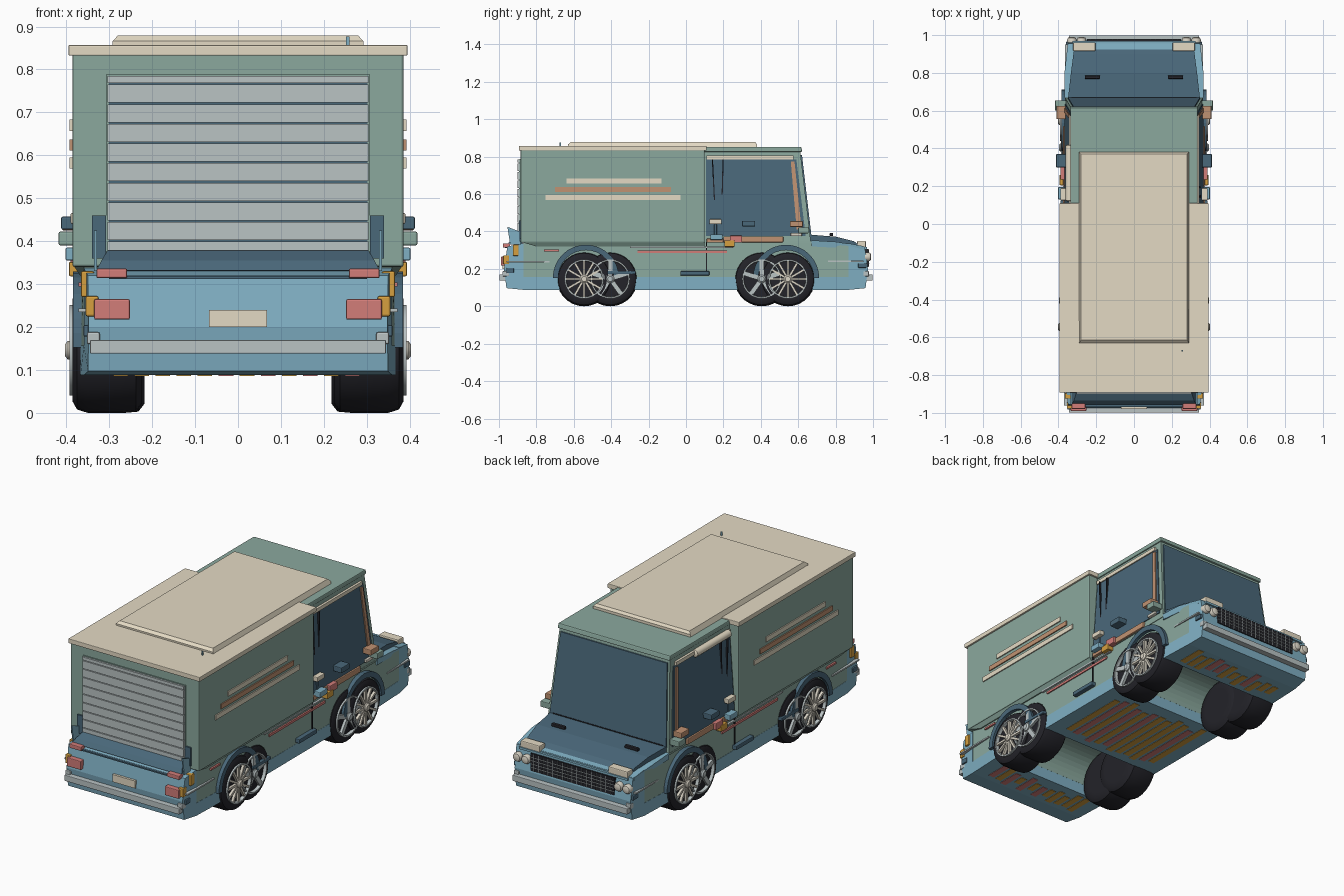
import bpy, bmesh, math, random
from mathutils import Matrix, Vector

if "Cube" in bpy.data.objects:
    bpy.data.objects.remove(bpy.data.objects["Cube"])


def material(name, hexa):
    rgb = [int(hexa[i:i + 2], 16) / 255 for i in (0, 2, 4)]
    col = [c / 12.92 if c < 0.04 else ((c + 0.055) / 1.055) ** 2.4 for c in rgb] + [1]
    m = bpy.data.materials.new(name)
    m.use_nodes = True
    m.diffuse_color = col
    m.node_tree.nodes["Principled BSDF"].inputs["Base Color"].default_value = col
    return m


GREEN = material("sage green", "8BA99E")
TAN = material("tan", "E4DAC4")
BLUE = material("light blue", "80B0C4")
NAVY = material("slate blue", "4A687A")
GREY = material("metal grey", "BAC3C4")
RED = material("faded red", "D27D79")
YELLOW = material("amber", "D6A040")
COPPER = material("copper", "C09272")
BLACK = material("tyre black", "232329")
CREAM = material("cream", "D8D2C4")


def finish(name, bm, mat, bevel=0.0, smooth=False):
    bmesh.ops.recalc_face_normals(bm, faces=bm.faces)
    me = bpy.data.meshes.new(name)
    bm.to_mesh(me)
    bm.free()
    ob = bpy.data.objects.new(name, me)
    bpy.context.collection.objects.link(ob)
    me.materials.append(mat)
    if bevel:
        mod = ob.modifiers.new("edge", "BEVEL")
        mod.width, mod.segments = bevel, 2
    if smooth:
        bpy.context.view_layer.objects.active = ob
        ob.select_set(True)
        bpy.ops.object.shade_smooth_by_angle(angle=math.radians(40))
        ob.select_set(False)


def box(name, x, y, z, mat, bevel=0.0, rot=None):
    """Box from (min, max) ranges, optionally turned by (angle, axis)."""
    bm = bmesh.new()
    bmesh.ops.create_cube(bm, size=1)
    size = Vector((x[1] - x[0], y[1] - y[0], z[1] - z[0]))
    mid = Vector((x[0] + x[1], y[0] + y[1], z[0] + z[1])) / 2
    m = Matrix.Translation(mid) @ (Matrix.Rotation(rot[0], 4, rot[1]) if rot else Matrix())
    bm.transform(m @ Matrix.Diagonal((*size, 1)))
    finish(name, bm, mat, bevel)


def pair(name, x, y, z, mat, bevel=0.0, rot=None):
    box("left_" + name, x, y, z, mat, bevel, rot)
    box("right_" + name, (-x[1], -x[0]), y, z, mat, bevel, rot)


def prism(name, pts, half, mat, x0=None, bevel=0.0):
    """Side profile (y, z) extruded across x; half may be a function of (y, z)."""
    f = half if callable(half) else (lambda y, z: half)
    bm = bmesh.new()
    a = [bm.verts.new((f(y, z), y, z)) for y, z in pts]
    b = [bm.verts.new((-f(y, z) if x0 is None else x0, y, z)) for y, z in pts]
    bm.faces.new(a)
    bm.faces.new(b[::-1])
    for i in range(len(pts)):
        j = (i + 1) % len(pts)
        bm.faces.new((a[i], b[i], b[j], a[j]))
    finish(name, bm, mat, bevel)


def lathe(name, pts, mid, mat, axis="X", flip=1, n=28):
    """Spin (offset, radius) points round the x or y axis."""
    bm = bmesh.new()
    rings = []
    for off, r in pts:
        ring = []
        for k in range(n):
            t = 2 * math.pi * k / n
            u, v = r * math.cos(t), r * math.sin(t)
            p = (off * flip, u, v) if axis == "X" else (u, off * flip, v)
            ring.append(bm.verts.new(Vector(p) + Vector(mid)))
        rings.append(ring)
    for a, b in zip(rings, rings[1:]):
        for k in range(n):
            bm.faces.new((a[k], a[(k + 1) % n], b[(k + 1) % n], b[k]))
    bm.faces.new(rings[0])
    bm.faces.new(rings[-1])
    finish(name, bm, mat, smooth=True)


FLOOR, SILL = 0.088, 0.157


def opening(yc, r=0.141, gap=0.07):
    """Outline round two overlapping wheels, starting and ending at the sill."""
    low = math.asin((SILL - 0.146) / r)
    top = math.acos(gap / r)
    first = [math.pi - low + (top - math.pi + low) * i / 12 for i in range(13)]
    pts = [(-gap + r * math.cos(t), 0.146 + r * math.sin(t)) for t in first]
    return [(yc + y, z) for y, z in pts + [(-y, z) for y, z in pts[-2::-1]]]


# Lower body: green centre, light blue sills, nose and tail
def body_half(y, z):
    return 0.366 - max(0, abs(y) - 0.8) * 0.11


prism("lower_body", [(-0.87, SILL), *opening(-0.475), *opening(0.475), (0.87, SILL),
                     (0.87, 0.33), (0.66, 0.35), (-0.87, 0.35)], body_half, GREEN)
prism("middle_sill", [(-0.276, FLOOR), (0.276, FLOOR), (0.264, SILL), (-0.264, SILL)], 0.367, BLUE)
for e, end in ((1, "nose"), (-1, "tail")):
    prism(end + "_block", [(e * y, z) for y, z in (
        (0.674, FLOOR), (0.87, FLOOR), (0.96, 0.097), (0.973, 0.2), (0.955, 0.32), (0.87, 0.337),
        (0.87, SILL), (0.686, SILL))], lambda y, z: body_half(y, z) + 0.001, BLUE)
prism("fender_top", [(0.67, 0.32), (0.67, 0.353), (0.8, 0.345), (0.95, 0.322), (0.95, 0.305)],
      lambda y, z: body_half(y, z) + 0.002, BLUE)

# Cargo box, roof and raised roof panel
box("cargo_box", (-0.386, 0.386), (-0.885, 0.1), (0.34, 0.84), GREEN, 0.006)
prism("box_skirt", [(-0.885, 0.345), (-0.8, 0.32), (0.1, 0.32), (0.1, 0.345)],
      lambda y, z: 0.384 if z > 0.33 else 0.368, GREEN)
box("cargo_roof", (-0.395, 0.395), (-0.893, 0.11), (0.832, 0.857), TAN, 0.003)
prism("roof_panel", [(-0.63, 0.85), (0.38, 0.85), (0.38, 0.866), (0.37, 0.879),
                     (-0.615, 0.879), (-0.63, 0.866)],
      lambda y, z: 0.28 if z > 0.87 else 0.292, TAN)
box("roof_peg", (0.252, 0.26), (-0.675, -0.667), (0.85, 0.877), BLUE)

# Roller shutter with dark seams
box("shutter_frame", (-0.308, 0.308), (-0.89, -0.88), (0.375, 0.788), GREEN)
box("shutter_back", (-0.3, 0.3), (-0.893, -0.88), (0.38, 0.783), NAVY)
for i in range(10):
    z = 0.357 + i * 0.0457
    box(f"shutter_slat_{i + 1}", (-0.304, 0.304), (-0.9, -0.885),
        (max(z, 0.378), min(z + 0.0418, 0.785)), GREY)

# Side stripes
for y, z, m in (((-0.64, -0.13), 0.67, TAN), ((-0.7, -0.08), 0.624, COPPER), ((-0.75, -0.03), 0.582, TAN)):
    pair("box_stripe", (0.38, 0.392), y, (z - 0.013, z + 0.013), m)
pair("red_line", (0.36, 0.372), (-0.26, 0.22), (0.286, 0.299), RED)
pair("rear_red_line", (0.36, 0.372), (-0.76, -0.68), (0.294, 0.304), RED)
pair("grey_line", (0.36, 0.373), (-0.3, 0.25), (0.313, 0.321), GREY)
pair("rear_grey_line", (0.335, 0.371), (-0.96, -0.73), (0.235, 0.243), GREY)


# Cab with glazing
def cab_half(y, z):
    return 0.365 - (z - 0.34) * 0.07


prism("cab", [(0.09, 0.34), (0.668, 0.34), (0.61, 0.835), (0.09, 0.835)], cab_half, GREEN)
prism("side_windows", [(0.108, 0.375), (0.64, 0.375), (0.59, 0.785), (0.108, 0.785)],
      lambda y, z: cab_half(y, z) + 0.005, NAVY)
prism("windshield", [(0.65, 0.375), (0.671, 0.375), (0.62, 0.81), (0.6, 0.81)],
      lambda y, z: cab_half(y, z) - 0.012, NAVY)
prism("cab_roof", [(0.09, 0.826), (0.622, 0.826), (0.616, 0.852), (0.09, 0.852)], 0.337, GREEN, bevel=0.005)
pair("window_header", (0.328, 0.345), (0.11, 0.575), (0.785, 0.805), TAN)
pair("window_post", (0.345, 0.354), (0.148, 0.154), (0.4, 0.785), BLACK, 0, (0.05, "X"))
pair("window_divider", (0.342, 0.352), (0.19, 0.196), (0.4, 0.785), BLACK, 0, (-0.03, "X"))
for s, side in ((1, "left"), (-1, "right")):
    prism(side + "_pillar_trim", [(0.592, 0.41), (0.618, 0.41), (0.58, 0.775), (0.56, 0.775)],
          lambda y, z: s * (cab_half(y, z) + 0.011), COPPER, s * 0.32)
lathe("awning_roll", [(0.12, 0.012), (0.125, 0.02), (0.415, 0.02), (0.42, 0.012)], (-0.342, 0, 0.79), TAN, "Y", n=14)

# Hood and wipers
prism("hood", [(0.64, 0.33), (0.64, 0.385), (0.8, 0.372), (0.9, 0.347), (0.93, 0.32), (0.9, 0.3)],
      lambda y, z: 0.352 - max(0, y - 0.66) * 0.13, NAVY)
pair("wiper", (0.18, 0.26), (0.768, 0.786), (0.376, 0.393), BLACK, 0.004)
box("windshield_sill", (-0.33, 0.33), (0.655, 0.672), (0.37, 0.387), BLACK)

# Nose: grille, lamps and bumper
box("grille", (-0.25, 0.25), (0.94, 0.976), (0.21, 0.305), BLACK)
for i in range(4):
    box("grille_bar", (-0.25, 0.25), (0.965, 0.98), (0.23 + i * 0.018, 0.232 + i * 0.018), GREY)
for i in range(17):
    x = -0.232 + i * 0.029
    box("grille_rib", (x - 0.001, x + 0.001), (0.965, 0.979), (0.212, 0.303), GREY)
box("grille_top_trim", (-0.325, 0.325), (0.935, 0.968), (0.305, 0.317), BLUE)
pair("hood_lamp", (0.205, 0.322), (0.915, 0.962), (0.312, 0.35), TAN, 0.005)
for s in (1, -1):
    for x in (0.278, 0.329):
        lathe("headlamp", [(0, 0.023), (0.02, 0.025), (0.03, 0.02), (0.034, 0.01)],
              (s * x, 0.956, 0.264), CREAM, "Y", n=18)
pair("nose_marker", (0.335, 0.36), (0.92, 0.965), (0.205, 0.23), NAVY, 0.004)
pair("nose_trim", (0.335, 0.366), (0.76, 0.95), (0.236, 0.244), GREY)
for name, y, e in (("front_bumper", (0.965, 0.998), -1), ("rear_bumper", (-0.998, -0.965), 1)):
    box(name, (-0.345, 0.345), y, (0.138, 0.17), GREY, 0.003)
    pair(name + "_end", (0.322, 0.352), (y[0] + e * 0.016, y[1] + e * 0.02), (0.16, 0.188), GREY, 0.004)

# Tail: deck, lights, plate and corner posts
prism("tail_deck", [(-0.955, 0.332), (-0.935, 0.355), (-0.89, 0.378), (-0.87, 0.33)],
      lambda y, z: 0.33 - max(0, z - 0.335) * 0.6, NAVY)
box("tail_edge", (-0.3, 0.3), (-0.968, -0.95), (0.312, 0.319), NAVY)
pair("tail_light", (0.252, 0.335), (-0.99, -0.95), (0.217, 0.265), RED, 0.004)
pair("upper_tail_light", (0.258, 0.33), (-0.979, -0.94), (0.314, 0.336), RED, 0.004)
pair("tail_marker", (0.335, 0.366), (-0.925, -0.895), (0.27, 0.33), YELLOW, 0.004)
pair("lower_tail_marker", (0.325, 0.355), (-0.978, -0.945), (0.225, 0.272), YELLOW, 0.004)
pair("tail_clip", (0.325, 0.36), (-0.96, -0.92), (0.178, 0.205), NAVY, 0.004)
box("number_plate", (-0.068, 0.068), (-0.98, -0.965), (0.2, 0.24), TAN)
pair("corner_panel", (0.308, 0.34), (-0.894, -0.88), (0.36, 0.46), NAVY)
for s, side in ((1, "left"), (-1, "right")):
    prism(side + "_corner_fin", [(-0.94, 0.33), (-0.955, 0.425), (-0.89, 0.4), (-0.885, 0.33)],
          lambda y, z: s * 0.336, BLUE, s * 0.329)

# Mirrors, lamps and trim fixed to the doors
for name, x, y, z, m in (
        ("mirror", (0.36, 0.41), (0.555, 0.625), (0.425, 0.455), COPPER),
        ("upper_box", (0.36, 0.39), (0.125, 0.19), (0.44, 0.466), TAN),
        ("box_arm", (0.35, 0.37), (0.15, 0.165), (0.37, 0.44), NAVY),
        ("green_box", (0.36, 0.418), (0.6, 0.655), (0.39, 0.422), GREEN),
        ("navy_box", (0.355, 0.412), (0.3, 0.37), (0.427, 0.457), NAVY),
        ("blue_box", (0.36, 0.402), (0.13, 0.195), (0.355, 0.385), BLUE),
        ("amber_box", (0.355, 0.394), (0.205, 0.26), (0.318, 0.352), YELLOW),
        ("red_box", (0.355, 0.39), (0.235, 0.3), (0.34, 0.378), RED),
        ("door_trim", (0.355, 0.375), (0.2, 0.52), (0.342, 0.374), COPPER),
        ("rear_door_trim", (0.355, 0.376), (0.11, 0.2), (0.34, 0.362), COPPER),
        ("side_step", (0.355, 0.39), (-0.03, 0.125), (0.165, 0.188), NAVY),
        ("front_clip", (0.355, 0.38), (0.56, 0.62), (0.375, 0.392), CREAM)):
    pair(name, x, y, z, m, 0.004)
pair("door_seam", (0.36, 0.371), (0.106, 0.112), (0.18, 0.345), BLACK)
pair("arch_bracket", (0.36, 0.388), (-0.42, -0.27), (0.172, 0.19), NAVY, 0.004)

# Wheels, two in each opening, and flares
TYRE = [(0.224, 0.09), (0.224, 0.125), (0.238, 0.143), (0.27, 0.146), (0.35, 0.146), (0.375, 0.138),
        (0.385, 0.12), (0.383, 0.1), (0.37, 0.098), (0.37, 0.03)]


def wheel(name, s, y, count, width, reach, metal):
    lathe(name + "_tyre", [(o + reach, r) for o, r in TYRE], (0, y, 0.146), BLACK, "X", s)
    lathe(name + "_rim", [(o + reach, r) for o, r in ((0.365, 0.105), (0.393, 0.105), (0.393, 0.097), (0.372, 0.095))],
          (0, y, 0.146), GREY, "X", s)
    lathe(name + "_disc", [(0.36, 0.095), (0.376 + reach, 0.095), (0.376 + reach, 0.02)], (0, y, 0.146), BLACK, "X", s)
    lathe(name + "_hub", [(0.36, 0.022), (0.396 + reach, 0.022), (0.403 + reach, 0.014)],
          (0, y, 0.146), metal, "X", s, 16)
    for k in range(count):
        bm = bmesh.new()
        bmesh.ops.create_cube(bm, size=1)
        bm.transform(Matrix.Translation((s * (0.383 + reach), y, 0.146))
                     @ Matrix.Rotation(2 * math.pi * k / count, 4, "X")
                     @ Matrix.Translation((0, 0, 0.056)) @ Matrix.Diagonal((0.014, width, 0.084, 1)))
        finish(f"{name}_spoke_{k + 1}", bm, metal)


for s, side in ((1, "left"), (-1, "right")):
    for e, end in ((1, "nose"), (-1, "tail")):
        wheel(f"{side}_{end}_outer_wheel", s, e * 0.545, 12, 0.012, 0, CREAM)
        wheel(f"{side}_{end}_inner_wheel", s, e * 0.405, 5, 0.024, -0.006, GREY)
        arc = [(e * 0.535 + r * math.cos(t), 0.152 + r * math.sin(t))
               for r, ks in ((0.177, range(17)), (0.148, range(16, -1, -1)))
               for t in [math.pi * k / 16 for k in ks]]
        prism(f"{side}_{end}_flare", arc, lambda y, z: s * 0.384, NAVY, s * 0.34)

# Painted strips on the underside
random.seed(4)
for y0, y1 in ((-0.86, -0.69), (-0.24, 0.24), (0.69, 0.86)):
    for i in range(12):
        x = -0.29 + i * 0.049
        a, b = y0 + random.random() * 0.06, y1 - random.random() * 0.06
        box("underside_strip", (x, x + 0.034), (a, b), (FLOOR - 0.002, FLOOR + 0.004),
            random.choice((YELLOW, YELLOW, RED)))
